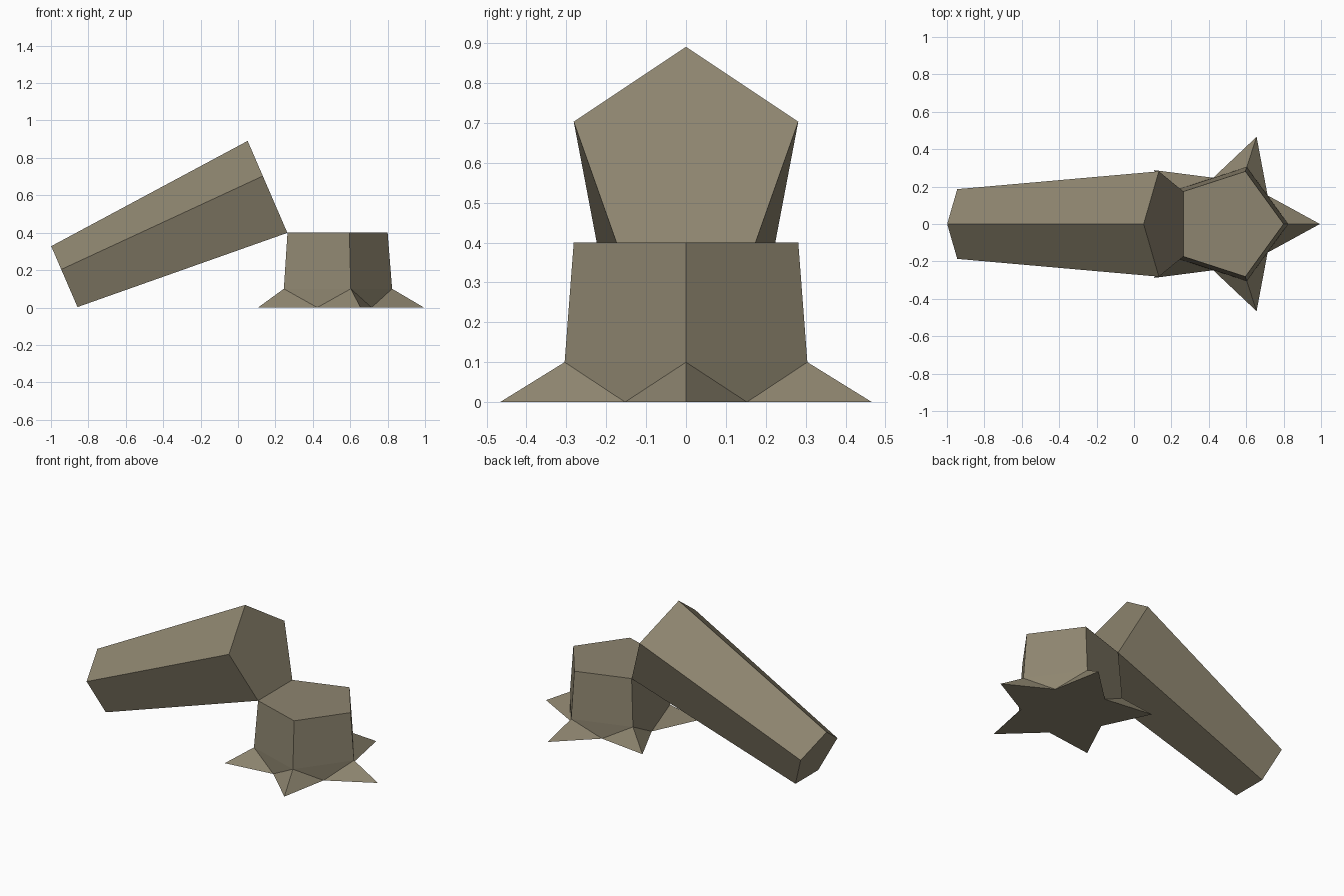
import bpy, bmesh
from math import sin, cos, pi, atan2
from mathutils import Vector, Matrix

if "Cube" in bpy.data.objects:
    bpy.data.objects.remove(bpy.data.objects["Cube"], do_unlink=True)

SIDES = 5

wood = bpy.data.materials.new("grey_brown_wood")
wood.use_nodes = True
colour = (0.27, 0.235, 0.16, 1)
wood.diffuse_color = colour
bsdf = wood.node_tree.nodes["Principled BSDF"]
bsdf.inputs["Base Color"].default_value = colour
bsdf.inputs["Roughness"].default_value = 0.9


def ring(bm, radius, z, turn=0.0):
    """Regular ring of vertices, first corner on +x."""
    angles = [2 * pi * (i + turn) / SIDES for i in range(SIDES)]
    return [bm.verts.new((radius * cos(a), radius * sin(a), z)) for a in angles]


def loft(bm, low, high):
    for i in range(SIDES):
        j = (i + 1) % SIDES
        bm.faces.new((low[i], low[j], high[j], high[i]))


def finish(bm, name, matrix):
    bmesh.ops.recalc_face_normals(bm, faces=bm.faces)
    mesh = bpy.data.meshes.new(name)
    bm.to_mesh(mesh)
    bm.free()
    mesh.materials.append(wood)
    obj = bpy.data.objects.new(name, mesh)
    obj.matrix_world = matrix
    bpy.context.collection.objects.link(obj)


# Stump: tapered trunk with a star of roots flaring to the ground
bm = bmesh.new()
tips = ring(bm, 0.49, 0)
hollows = ring(bm, 0.26, 0, 0.5)
collar = ring(bm, 0.32, 0.1)
top = ring(bm, 0.296, 0.4)
loft(bm, collar, top)
bm.faces.new(top)
for i in range(SIDES):
    j = (i + 1) % SIDES
    bm.faces.new((tips[i], hollows[i], collar[i]))
    bm.faces.new((collar[i], hollows[i], collar[j]))
    bm.faces.new((hollows[i], tips[j], collar[j]))
bm.faces.new([v for pair in zip(tips, hollows) for v in pair])
finish(bm, "stump", Matrix.Translation((0.504, 0, 0)))

# Fallen log: tapered prism leaning from the ground onto the stump edge
thin_end = Vector((-0.921, 0, 0.148))
thick_end = Vector((0.169, 0, 0.619))
axis = thick_end - thin_end
bm = bmesh.new()
thin = ring(bm, 0.196, 0)
thick = ring(bm, 0.296, axis.length)
loft(bm, thin, thick)
bm.faces.new(thin)
bm.faces.new(thick)
tilt = Matrix.Rotation(atan2(axis.x, axis.z), 4, "Y")
half_turn = Matrix.Rotation(pi, 4, "Z")
finish(bm, "fallen_log", Matrix.Translation(thin_end) @ tilt @ half_turn)
